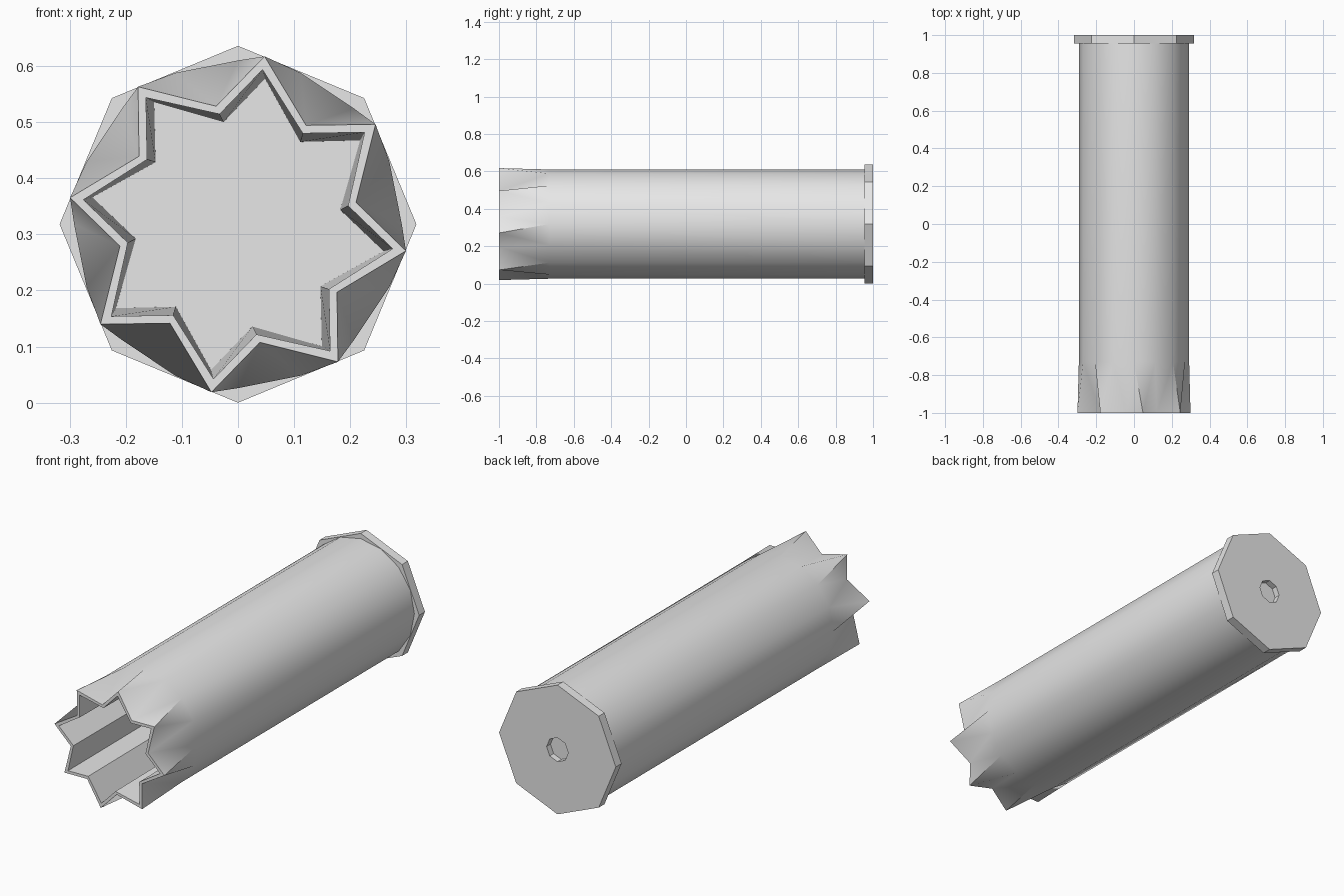
import bpy, bmesh
from math import sin, cos, radians

cube = bpy.data.objects.get("Cube")
if cube:
    bpy.data.objects.remove(cube)

CENTRE_Z = 0.318

grey = bpy.data.materials.new("plain_grey")
grey.use_nodes = True
grey.diffuse_color = (0.8, 0.8, 0.8, 1)
grey.node_tree.nodes["Principled BSDF"].inputs["Base Color"].default_value = (0.8, 0.8, 0.8, 1)


def ring(y, tip_r, tip_a, valley_r=None, valley_a=0):
    """Eight points round the y axis, or sixteen when valleys are given."""
    pts = []
    for k in range(8):
        pts.append((tip_r, tip_a + 45 * k))
        if valley_r:
            pts.append((valley_r, valley_a + 45 * k))
    return [(r * cos(radians(a)), y, CENTRE_Z + r * sin(radians(a))) for r, a in pts]


def loft(name, rings, cap_start=False, cap_end=False):
    """Skin a series of rings that have equal point counts."""
    bm = bmesh.new()
    loops = [[bm.verts.new(p) for p in r] for r in rings]
    n = len(loops[0])
    for a, b in zip(loops, loops[1:]):
        for i in range(n):
            j = (i + 1) % n
            bm.faces.new((a[i], a[j], b[j], b[i]))
    if cap_start:
        bm.faces.new(loops[0])
    if cap_end:
        bm.faces.new(loops[-1])
    bmesh.ops.recalc_face_normals(bm, faces=bm.faces)
    mesh = bpy.data.meshes.new(name)
    bm.to_mesh(mesh)
    bm.free()
    obj = bpy.data.objects.new(name, mesh)
    bpy.context.collection.objects.link(obj)
    mesh.materials.append(grey)
    return obj


# Tube with a pleated star mouth and a tapering star bore
tube = loft("tube", [
    ring(0.955, 0.292, 0, 0.292, 22.5),
    ring(-0.73, 0.292, 0, 0.292, 22.5),
    ring(-1.0, 0.303, -9, 0.214, 10.5),
    ring(-1.0, 0.279, -9, 0.199, 9.5),
    ring(0.9, 0.264, -10.5, 0.184, 8),
], cap_start=True, cap_end=True)
bpy.ops.object.select_all(action="DESELECT")
tube.select_set(True)
bpy.context.view_layer.objects.active = tube
bpy.ops.object.shade_smooth_by_angle(angle=radians(30))

# Octagonal end flange with a small central recess
loft("end_flange", [
    ring(0.955, 0.318, 0),
    ring(1.0, 0.318, 0),
    ring(1.0, 0.059, 0),
    ring(0.97, 0.059, 0),
], cap_start=True, cap_end=True)
